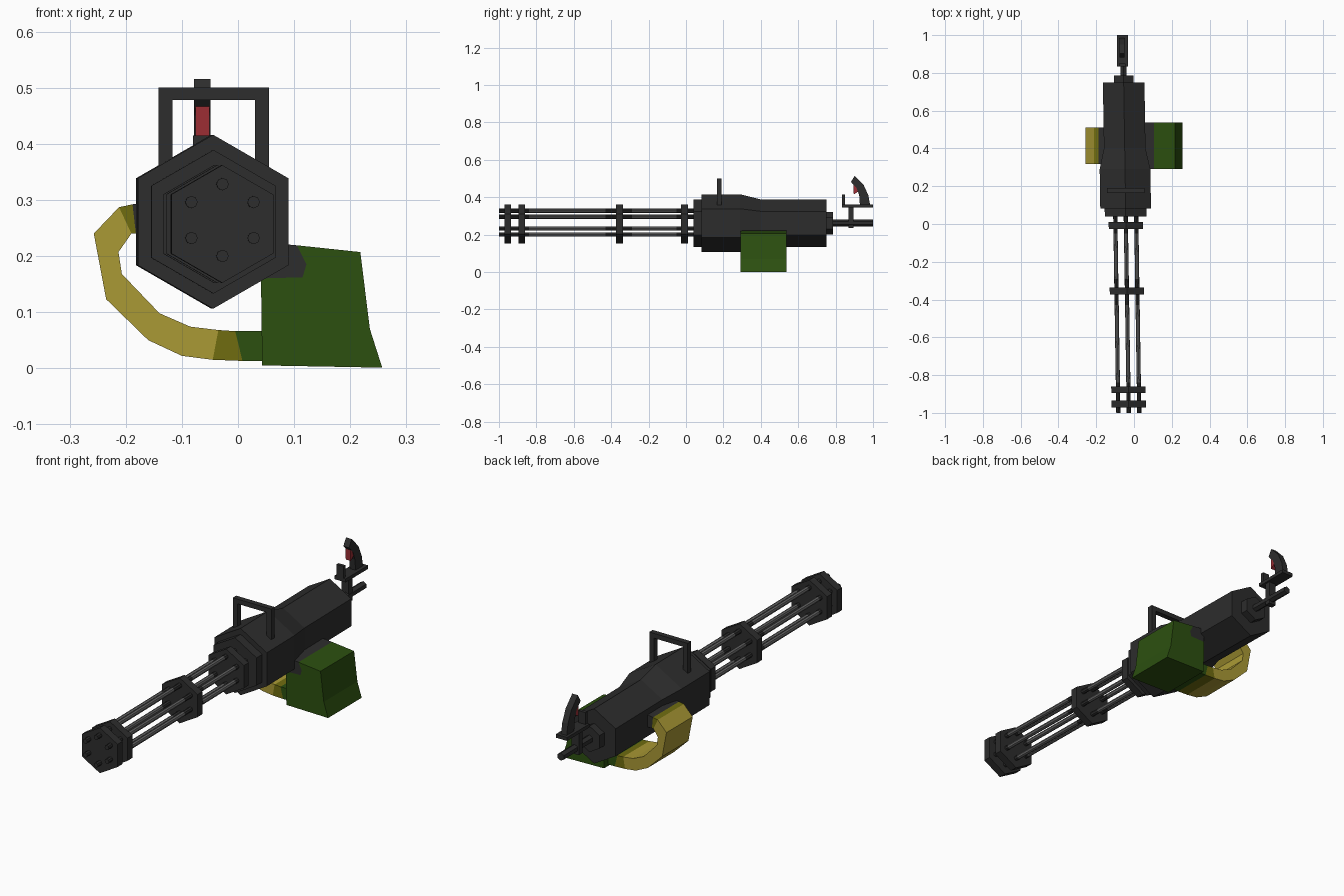
import bpy, bmesh, math

if "Cube" in bpy.data.objects:
    bpy.data.objects.remove(bpy.data.objects["Cube"])


def material(name, rgb):
    m = bpy.data.materials.new(name)
    m.diffuse_color = (*rgb, 1)
    m.use_nodes = True
    m.node_tree.nodes["Principled BSDF"].inputs["Base Color"].default_value = m.diffuse_color
    return m


DARK = material("dark_gunmetal", (0.026, 0.026, 0.026))
STEEL = material("steel_grey", (0.13, 0.13, 0.13))
GREEN = material("army_green", (0.025, 0.08, 0.005))
YELLOW = material("brass_yellow", (0.40, 0.32, 0.035))
OLIVE = material("olive", (0.16, 0.15, 0.005))
RED = material("trigger_red", (0.34, 0.027, 0.035))


def axis_x(y):
    """The gun's long axis is turned very slightly."""
    return -0.043 - 0.0155 * y


def finish(name, bm, mats):
    bmesh.ops.recalc_face_normals(bm, faces=bm.faces)
    me = bpy.data.meshes.new(name)
    bm.to_mesh(me)
    bm.free()
    for m in mats:
        me.materials.append(m)
    ob = bpy.data.objects.new(name, me)
    bpy.context.collection.objects.link(ob)
    return ob


def loft(name, sections, zc, mats, sides=6, dx=0.0, rule=None):
    """Rings (y, radius) joined along the gun axis, one corner pointing up."""
    bm = bmesh.new()
    rings = []
    for y, r in sections:
        ring = []
        for i in range(sides):
            a = 2 * math.pi * i / sides
            ring.append(bm.verts.new((axis_x(y) + dx + r * math.sin(a), y, zc + r * math.cos(a))))
        rings.append(ring)
    bm.faces.new(rings[0])
    bm.faces.new(rings[-1])
    for a, b in zip(rings, rings[1:]):
        for i in range(sides):
            j = (i + 1) % sides
            bm.faces.new((a[i], a[j], b[j], b[i]))
    if rule:
        for f in bm.faces:
            f.material_index = rule(f.calc_center_median().y)
    return finish(name, bm, mats)


def prism(name, pts, lo, hi, mat, along="y"):
    """Extrude a profile: (x, z) along y, or (y, z) along x."""
    bm = bmesh.new()
    ends = []
    for t in (lo, hi):
        ends.append([bm.verts.new((u, t, z) if along == "y" else (t, u, z)) for u, z in pts])
    bm.faces.new(ends[0])
    bm.faces.new(ends[1])
    n = len(pts)
    for i in range(n):
        j = (i + 1) % n
        bm.faces.new((ends[0][i], ends[0][j], ends[1][j], ends[1][i]))
    return finish(name, bm, [mat])


def box(name, x0, x1, y0, y1, z0, z1, mat=DARK):
    return prism(name, [(x0, z0), (x1, z0), (x1, z1), (x0, z1)], y0, y1, mat)


# Housing: stepped front, wide front half, tapered to the rear
loft("housing", [(0.04, 0.128), (0.082, 0.128), (0.082, 0.155), (0.29, 0.155),
                 (0.40, 0.127), (0.75, 0.127), (0.75, 0.06), (0.785, 0.06)], 0.261, [DARK])

# Barrel clamps
for k, y in enumerate((-0.953, -0.878, -0.355, -0.008)):
    loft(f"barrel_clamp_{k + 1}", [(y - 0.018, 0.105), (y + 0.018, 0.105)], 0.257, [DARK])


# Six barrels, darker near the clamps
def barrel_rule(y):
    return 0 if y < -0.84 or -0.43 < y < -0.29 or y > -0.05 else 1


for k in range(6):
    a = math.pi / 3 * k
    loft(f"barrel_{k + 1}", [(y, 0.011) for y in (-1.0, -0.84, -0.43, -0.29, -0.05, 0.05)],
         0.264 + 0.064 * math.cos(a), [DARK, STEEL], sides=8,
         dx=0.064 * math.sin(a), rule=barrel_rule)

# Carry handle
box("carry_handle_left_post", -0.142, -0.117, 0.165, 0.19, 0.33, 0.48)
box("carry_handle_right_post", 0.030, 0.055, 0.165, 0.19, 0.33, 0.48)
box("carry_handle_bar", -0.142, 0.055, 0.165, 0.19, 0.478, 0.50)

# Rear grip assembly
loft("rear_rod", [(0.78, 0.018), (1.0, 0.018)], 0.262, [DARK])
box("grip_post", -0.078, -0.042, 0.87, 0.896, 0.235, 0.35)
box("grip_plate", -0.091, -0.033, 0.835, 1.0, 0.344, 0.36)
box("grip_front_stop", -0.08, -0.045, 0.835, 0.85, 0.36, 0.415)
prism("curved_grip", [(0.985, 0.355), (0.975, 0.41), (0.95, 0.465), (0.902, 0.515),
                      (0.882, 0.482), (0.912, 0.45), (0.926, 0.41), (0.93, 0.355)],
      -0.078, -0.049, DARK, along="x")
prism("trigger", [(0.896, 0.466), (0.897, 0.415), (0.92, 0.43), (0.925, 0.445)],
      -0.076, -0.051, RED, along="x")

# Ammunition box with its dark neck under the housing
prism("ammo_box", [(0.043, 0.005), (0.257, 0.001), (0.235, 0.07), (0.218, 0.207),
                   (0.105, 0.219), (0.122, 0.185), (0.115, 0.162), (0.041, 0.16)],
      0.292, 0.538, GREEN)
prism("ammo_box_neck", [(0.041, 0.16), (0.115, 0.162), (0.122, 0.185), (0.105, 0.219),
                        (0.04, 0.225)], 0.292, 0.538, DARK)

# Ammunition belt: paired outer and inner edge points, coloured by stretch
outer = [(-0.14, 0.30), (-0.188, 0.292), (-0.212, 0.287), (-0.257, 0.24), (-0.235, 0.123),
         (-0.16, 0.05), (-0.10, 0.022), (-0.045, 0.015), (0.008, 0.013), (0.05, 0.013)]
inner = [(-0.14, 0.24), (-0.182, 0.24), (-0.19, 0.24), (-0.213, 0.207), (-0.207, 0.168),
         (-0.14, 0.098), (-0.085, 0.074), (-0.035, 0.068), (-0.005, 0.066), (0.05, 0.066)]
belt_mats = [DARK, OLIVE, YELLOW, GREEN]
stretch = [0, 1, 2, 2, 2, 2, 2, 1, 3]
bm = bmesh.new()
loops = [[bm.verts.new((p[0], y, p[1])) for p, y in
          ((o, 0.318), (o, 0.51), (i, 0.51), (i, 0.318))] for o, i in zip(outer, inner)]
bm.faces.new(loops[0])
bm.faces.new(loops[-1]).material_index = 3
for a, b, m in zip(loops, loops[1:], stretch):
    for i in range(4):
        j = (i + 1) % 4
        bm.faces.new((a[i], a[j], b[j], b[i])).material_index = m
finish("ammo_belt", bm, belt_mats)
